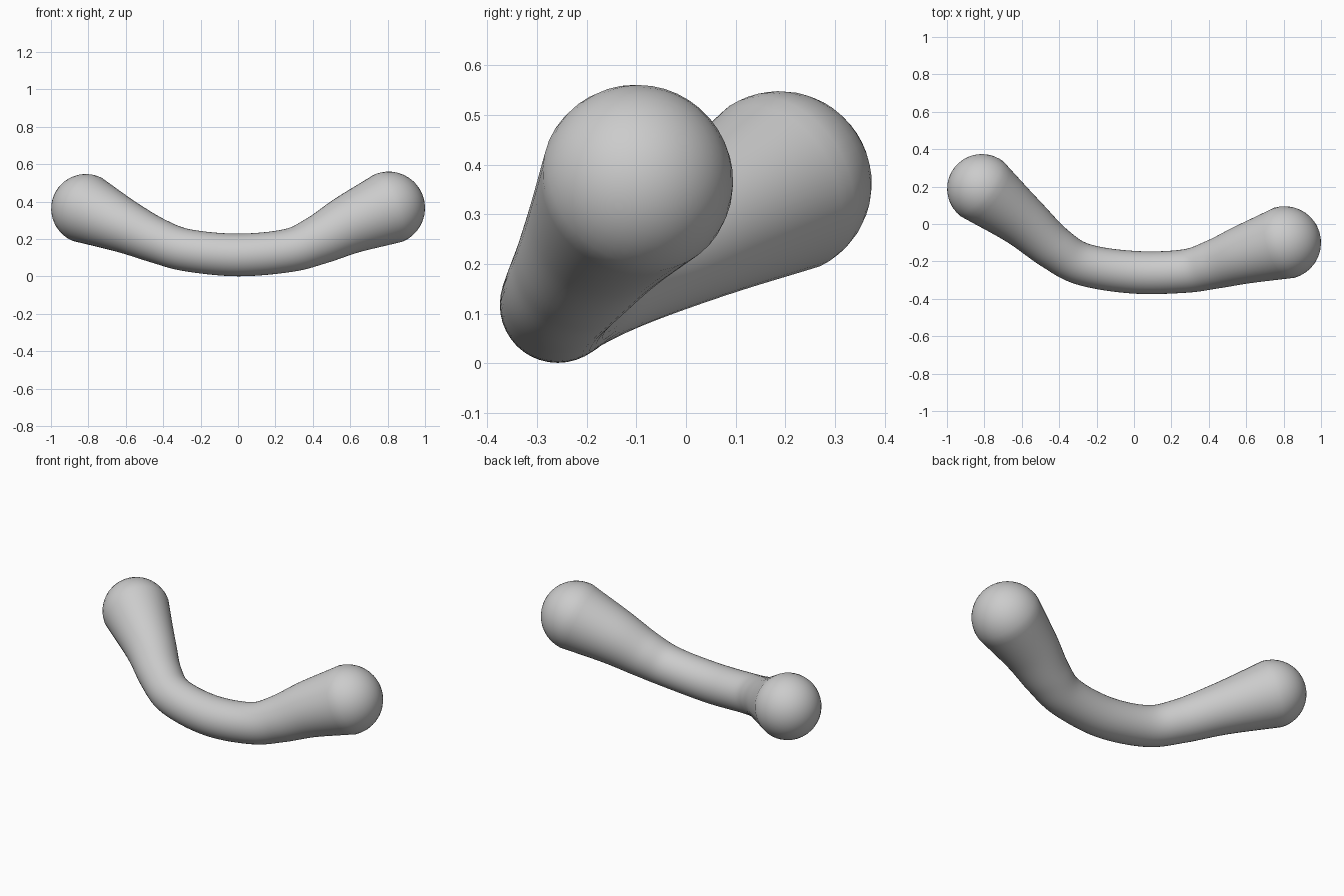
import bpy, bmesh, math
from mathutils import Vector

cube = bpy.data.objects.get("Cube")
if cube:
    bpy.data.objects.remove(cube, do_unlink=True)

SIDES, STEPS, CAP = 40, 8, 10

# Centre line: x, y, z, radius
PATH = [Vector(p) for p in (
    (-0.813, 0.188, 0.362, 0.186),
    (-0.60, 0.02, 0.265, 0.142),
    (-0.43, -0.125, 0.19, 0.12),
    (-0.27, -0.216, 0.14, 0.113),
    (0.0, -0.258, 0.115, 0.114),
    (0.27, -0.252, 0.139, 0.116),
    (0.43, -0.215, 0.195, 0.132),
    (0.60, -0.16, 0.28, 0.16),
    (0.805, -0.10, 0.366, 0.195),
)]


def spline(points):
    """Smooth centre line and radius through the points."""
    pts = [2 * points[0] - points[1]] + points + [2 * points[-1] - points[-2]]
    out = []
    for a, b, c, d in zip(pts, pts[1:], pts[2:], pts[3:]):
        for i in range(STEPS):
            t = i / STEPS
            out.append(0.5 * (2 * b + (c - a) * t + (2 * a - 5 * b + 4 * c - d) * t ** 2
                              + (3 * b - a - 3 * c + d) * t ** 3))
    return out + [points[-1]]


def cap(centre, outward, radius):
    """Rings of a rounded end, from the centre out towards the tip."""
    angles = [math.pi / 2 * i / CAP for i in range(1, CAP)]
    return [(centre + outward * radius * math.sin(a), outward, radius * math.cos(a))
            for a in angles]


# Sections: centre, direction, radius
line = spline(PATH)
sections = []
for i, p in enumerate(line):
    ahead, behind = line[min(i + 1, len(line) - 1)], line[max(i - 1, 0)]
    sections.append((p.xyz, (ahead.xyz - behind.xyz).normalized(), p.w))
c0, t0, r0 = sections[0]
c1, t1, r1 = sections[-1]
start = [(c, t0, r) for c, _, r in reversed(cap(c0, -t0, r0))]
sections = start + sections + cap(c1, t1, r1)

# Skin the sections into one closed tube
bm = bmesh.new()
rings = []
for centre, direction, radius in sections:
    side = direction.cross(Vector((0, 0, 1))).normalized()
    up = side.cross(direction)
    rings.append([bm.verts.new(centre + radius * (side * math.cos(a) + up * math.sin(a)))
                  for a in (math.tau * k / SIDES for k in range(SIDES))])
for ra, rb in zip(rings, rings[1:]):
    for k in range(SIDES):
        n = (k + 1) % SIDES
        bm.faces.new((ra[k], ra[n], rb[n], rb[k]))
for ring, tip in ((rings[0], c0 - t0 * r0), (rings[-1], c1 + t1 * r1)):
    v = bm.verts.new(tip)
    for k in range(SIDES):
        bm.faces.new((ring[k], ring[(k + 1) % SIDES], v))
bmesh.ops.recalc_face_normals(bm, faces=bm.faces)
mesh = bpy.data.meshes.new("bent_rod")
bm.to_mesh(mesh)
bm.free()
for face in mesh.polygons:
    face.use_smooth = True

# Plain grey
grey = bpy.data.materials.new("light_grey")
grey.use_nodes = True
colour = (0.6, 0.6, 0.6, 1)
grey.diffuse_color = colour
grey.node_tree.nodes["Principled BSDF"].inputs["Base Color"].default_value = colour
mesh.materials.append(grey)
rod = bpy.data.objects.new("bent_rod", mesh)
bpy.context.collection.objects.link(rod)
